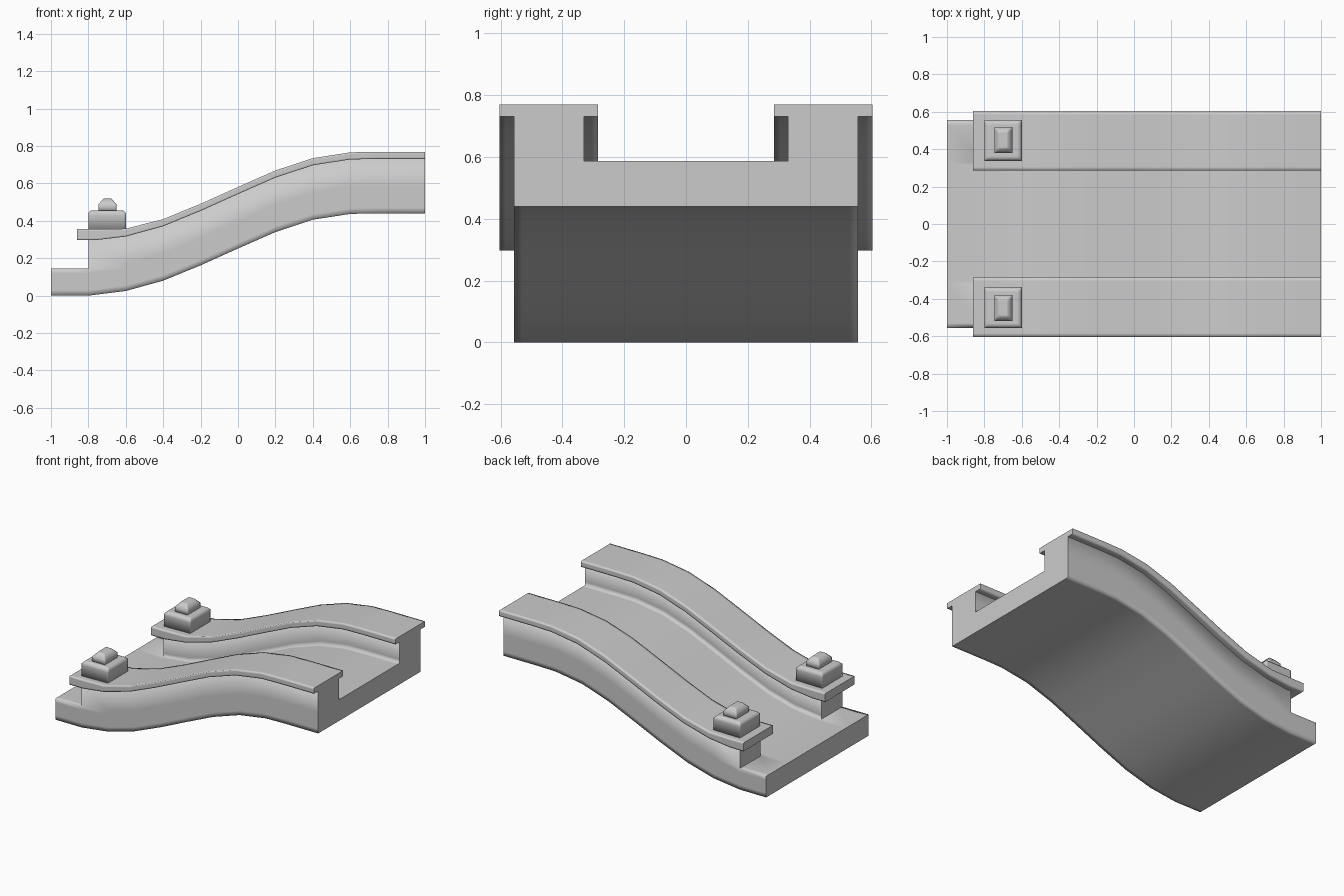
import bpy, bmesh

if "Cube" in bpy.data.objects:
    bpy.data.objects.remove(bpy.data.objects["Cube"])

# Underside curve of the ramp: (x, z)
PATH = [(-0.8, 0), (-0.6, 0.025), (-0.4, 0.08), (-0.2, 0.162), (0, 0.252),
        (0.2, 0.34), (0.4, 0.406), (0.6, 0.437), (0.74, 0.44), (1, 0.44)]


def loft(name, rings, flat_axis=None, mirror=False):
    """Skin equal-sized closed rings, cap both ends, smooth all but faces along flat_axis."""
    bm = bmesh.new()
    rows = [[bm.verts.new(p) for p in ring] for ring in rings]
    n = len(rows[0])
    for a, b in zip(rows, rows[1:]):
        for i in range(n):
            j = (i + 1) % n
            bm.faces.new((a[i], a[j], b[j], b[i]))
    bm.faces.new(rows[0][::-1])
    bm.faces.new(rows[-1])
    bmesh.ops.remove_doubles(bm, verts=bm.verts[:], dist=1e-5)
    bmesh.ops.recalc_face_normals(bm, faces=bm.faces[:])
    for f in bm.faces:
        along = flat_axis is not None and abs(f.normal[flat_axis]) > 0.9
        f.smooth = not along and f.calc_area() > 1e-6
    mesh = bpy.data.meshes.new(name)
    bm.to_mesh(mesh)
    bm.free()
    ob = bpy.data.objects.new(name, mesh)
    bpy.context.collection.objects.link(ob)
    if mirror:
        m = ob.modifiers.new("Mirror", 'MIRROR')
        m.use_axis = (False, True, False)
        m.use_clip = False
        m.use_mirror_merge = False
    return ob


def rect(x, y, hx, hy, z):
    """Rectangle ring with support points near its corners."""
    s = 0.012
    pts = [(hx, hy - s), (hx, hy), (hx - s, hy), (s - hx, hy), (-hx, hy), (-hx, hy - s)]
    pts += [(-a, -b) for a, b in pts]
    return [(x + a, y + b, z) for a, b in pts]


# Ramp body: channel section swept along the curve, with a low slab at the foot
DECK, WALL = 0.146, 0.303
half = [(0.53, 0), (0.556, 0), (0.556, 0.03), (0.556, 0.12), (0.556, DECK), (0.556, WALL),
        (0.53, WALL), (0.33, WALL), (0.33, 0.17), (0.33, DECK), (0.305, DECK)]
section = half + [(-y, z) for y, z in reversed(half)]
rings = [[(x, y, min(z, DECK)) for y, z in section] for x in (-1, -0.8)]
rings += [[(x, y, base + z) for y, z in section] for x, base in PATH]
loft("ramp_body", rings, flat_axis=0)

# Overhanging rail caps: (x, bottom z, top z)
stations = [(-0.86, 0.297, 0.355), (-0.76, 0.297, 0.355), (-0.6, 0.316, 0.358)]
stations += [(x, z + 0.291, z + 0.329) for x, z in PATH[2:]]
rings = []
for x, lo, hi in stations:
    s = 0.01
    rings.append([(x, y, z) for y, z in (
        (0.305, lo), (0.583, lo), (0.603, lo), (0.603, lo + s), (0.603, hi - s),
        (0.603, hi), (0.583, hi), (0.305, hi), (0.285, hi), (0.285, hi - s),
        (0.285, lo + s), (0.285, lo))])
loft("rail_cap", rings, flat_axis=0, mirror=True)

# Post blocks at the foot of each rail
loft("post_block", [rect(-0.7, 0.447, 0.1 - d, 0.109 - d, z) for d, z in
                    ((0, 0.34), (0, 0.43), (0, 0.442), (0.014, 0.456), (0.026, 0.456))],
     mirror=True)

# Chamfered studs on the blocks
loft("post_stud", [rect(-0.698, 0.449, 0.048 - d, 0.07 - d, z) for d, z in
                   ((0, 0.45), (0, 0.475), (0, 0.488), (0.026, 0.518), (0.03, 0.518))],
     mirror=True)
